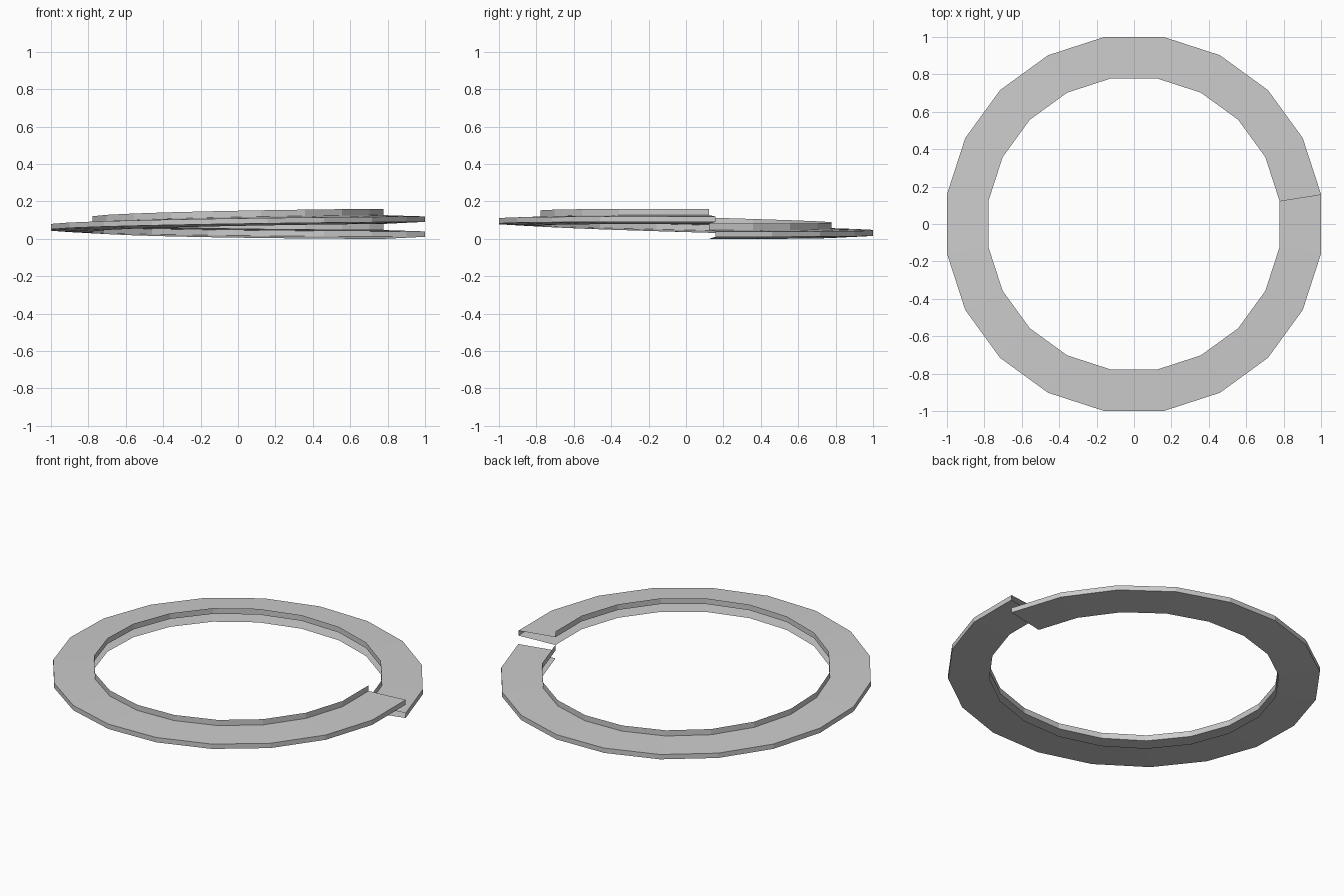
import bpy
import bmesh
from math import cos, sin, pi, radians

# Remove the default cube
cube = bpy.data.objects.get("Cube")
if cube:
    bpy.data.objects.remove(cube, do_unlink=True)

SIDES = 20
START = radians(9)
RISE = 0.08
OUTER, INNER = 1.0125, 0.788

# Open channel section (radius, height): lip, top sheet, outer wall, bottom sheet
SECTION = [(INNER, 0.081), (INNER, 0.047), (OUTER, 0.04), (OUTER, 0.011), (INNER, 0.0)]


def ease(t):
    """Height along the turn, level at both ends."""
    return t ** 3 * (10 - 15 * t + 6 * t * t)


# Plain grey material
grey = bpy.data.materials.new("plain_grey")
grey.use_nodes = True
colour = (0.6, 0.6, 0.6, 1.0)
grey.diffuse_color = colour
grey.node_tree.nodes["Principled BSDF"].inputs["Base Color"].default_value = colour

# Sweep the section once around the ring while it climbs
bm = bmesh.new()
rows = []
for i in range(SIDES + 1):
    t = i / SIDES
    a = START + 2 * pi * t
    rows.append([bm.verts.new((r * cos(a), r * sin(a), z + RISE * ease(t)))
                 for r, z in SECTION])
for near, far in zip(rows, rows[1:]):
    for k in range(len(SECTION) - 1):
        bm.faces.new((near[k], near[k + 1], far[k + 1], far[k]))

mesh = bpy.data.meshes.new("spiral_ring")
bm.to_mesh(mesh)
bm.free()
mesh.materials.append(grey)
ring = bpy.data.objects.new("spiral_ring", mesh)
bpy.context.scene.collection.objects.link(ring)
